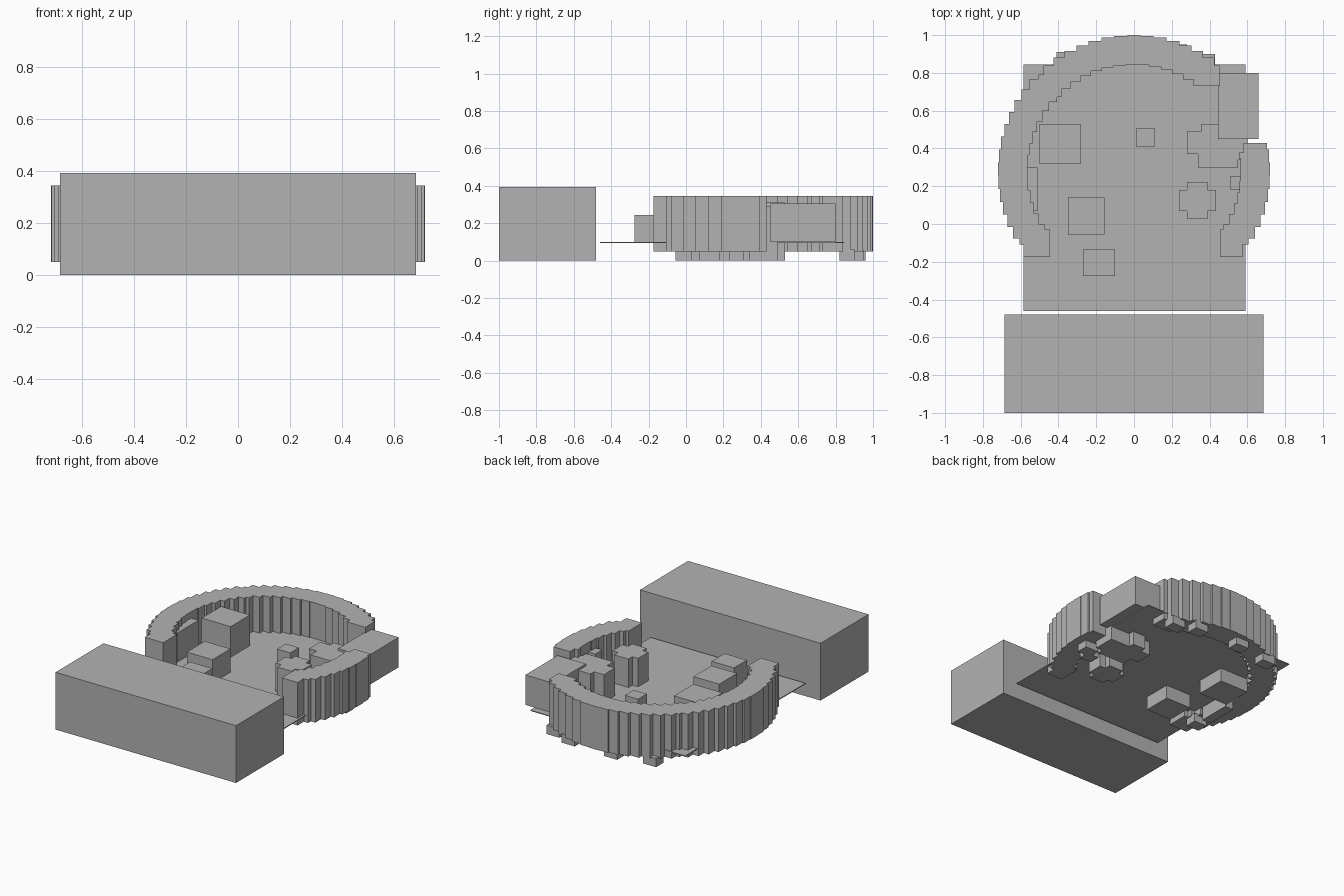
import bpy, bmesh
from math import radians, cos, sin

if "Cube" in bpy.data.objects:
    bpy.data.objects.remove(bpy.data.objects["Cube"])

grey = bpy.data.materials.new("mid_grey")
grey.diffuse_color = (0.45, 0.45, 0.45, 1)
grey.use_nodes = True
grey.node_tree.nodes["Principled BSDF"].inputs["Base Color"].default_value = grey.diffuse_color

CX, CY = 0.0, 0.28          # centre of the ring
R_OUT, R_IN = 0.72, 0.565   # ring radii


def prism(name, outline, z0, z1):
    """Extrude a flat outline from z0 to z1."""
    bm = bmesh.new()
    face = bm.faces.new([bm.verts.new((x, y, z0)) for x, y in outline])
    up = bmesh.ops.extrude_face_region(bm, geom=[face])
    top = [v for v in up["geom"] if isinstance(v, bmesh.types.BMVert)]
    bmesh.ops.translate(bm, verts=top, vec=(0, 0, z1 - z0))
    bmesh.ops.recalc_face_normals(bm, faces=bm.faces)
    mesh = bpy.data.meshes.new(name)
    bm.to_mesh(mesh)
    bm.free()
    mesh.materials.append(grey)
    obj = bpy.data.objects.new(name, mesh)
    bpy.context.collection.objects.link(obj)
    return obj


def box(name, x0, x1, y0, y1, z0, z1):
    return prism(name, [(x0, y0), (x1, y0), (x1, y1), (x0, y1)], z0, z1)


def stair_arc(r, a0, a1, step):
    """Arc drawn as a staircase of axis-aligned segments."""
    n = max(2, round(abs(a1 - a0) / step))
    arc = [radians(a0 + (a1 - a0) * i / n) for i in range(n + 1)]
    arc = [(CX + r * cos(a), CY + r * sin(a)) for a in arc]
    pts = [arc[0]]
    for p, q in zip(arc, arc[1:]):
        mx, my = (p[0] + q[0]) / 2, (p[1] + q[1]) / 2
        if abs(q[0] - p[0]) > abs(q[1] - p[1]):
            pts += [(mx, p[1]), (mx, q[1])]
        else:
            pts += [(p[0], my), (q[0], my)]
        pts.append(q)
    return pts


# Front block and thin base plate
box("front_block", -0.685, 0.685, -1.0, -0.48, 0, 0.393)
box("base_plate", -0.585, 0.59, -0.46, 0.845, 0.094, 0.1)

# Stepped ring, in two arcs with squared-off ends
long_arc = (stair_arc(R_OUT, 51, 212.6, 5.6)
            + [(-0.585, -0.112), (-0.585, -0.175), (-0.445, -0.175), (-0.445, -0.028)]
            + stair_arc(R_IN, 213, 53, 6.5) + [(0.455, 0.731)])
prism("ring_long_arc", long_arc, 0.05, 0.345)
short_arc = (stair_arc(R_OUT, 12, -32.6, 5.6)
             + [(0.575, -0.108), (0.575, -0.175), (0.455, -0.175), (0.455, -0.028)]
             + stair_arc(R_IN, -33, 10, 6.5) + [(0.58, 0.378), (0.58, 0.43)])
prism("ring_short_arc", short_arc, 0.05, 0.345)

# Blocks standing on and through the plate
box("side_box", 0.445, 0.66, 0.45, 0.80, 0.1, 0.305)
box("left_tall_block", -0.50, -0.28, 0.32, 0.53, 0, 0.31)
box("left_mid_block", -0.35, -0.155, -0.055, 0.14, 0, 0.26)
box("front_small_block", -0.27, -0.10, -0.275, -0.135, 0.098, 0.245)
box("centre_small_block", 0.01, 0.11, 0.41, 0.505, 0.098, 0.20)
box("left_ledge", -0.575, -0.51, 0.07, 0.30, 0, 0.30)
box("right_ledge", 0.51, 0.60, 0.18, 0.255, 0, 0.28)

# Irregular block beside the side box
prism("right_stepped_block",
      [(0.28, 0.37), (0.34, 0.37), (0.34, 0.30), (0.55, 0.30), (0.55, 0.34),
       (0.60, 0.34), (0.60, 0.49), (0.45, 0.49), (0.45, 0.53), (0.355, 0.53),
       (0.355, 0.49), (0.28, 0.49)], 0, 0.29)

# Stepped round post
px, py, a, b = 0.335, 0.125, 0.098, 0.055
prism("round_post",
      [(px + x, py + y) for x, y in
       [(a, -b), (a, b), (b, b), (b, a), (-b, a), (-b, b),
        (-a, b), (-a, -b), (-b, -b), (-b, -a), (b, -a), (b, -b)]], 0, 0.295)

# Small feet under the ring
feet = [(0.38, 0.86), (0.23, 0.91), (-0.10, 0.92), (-0.36, 0.87),
        (-0.53, -0.01), (0.61, 0.27)]
for i, (x, y) in enumerate(feet):
    box(f"foot_{i + 1}", x - 0.05, x + 0.05, y - 0.04, y + 0.04, 0, 0.06)
